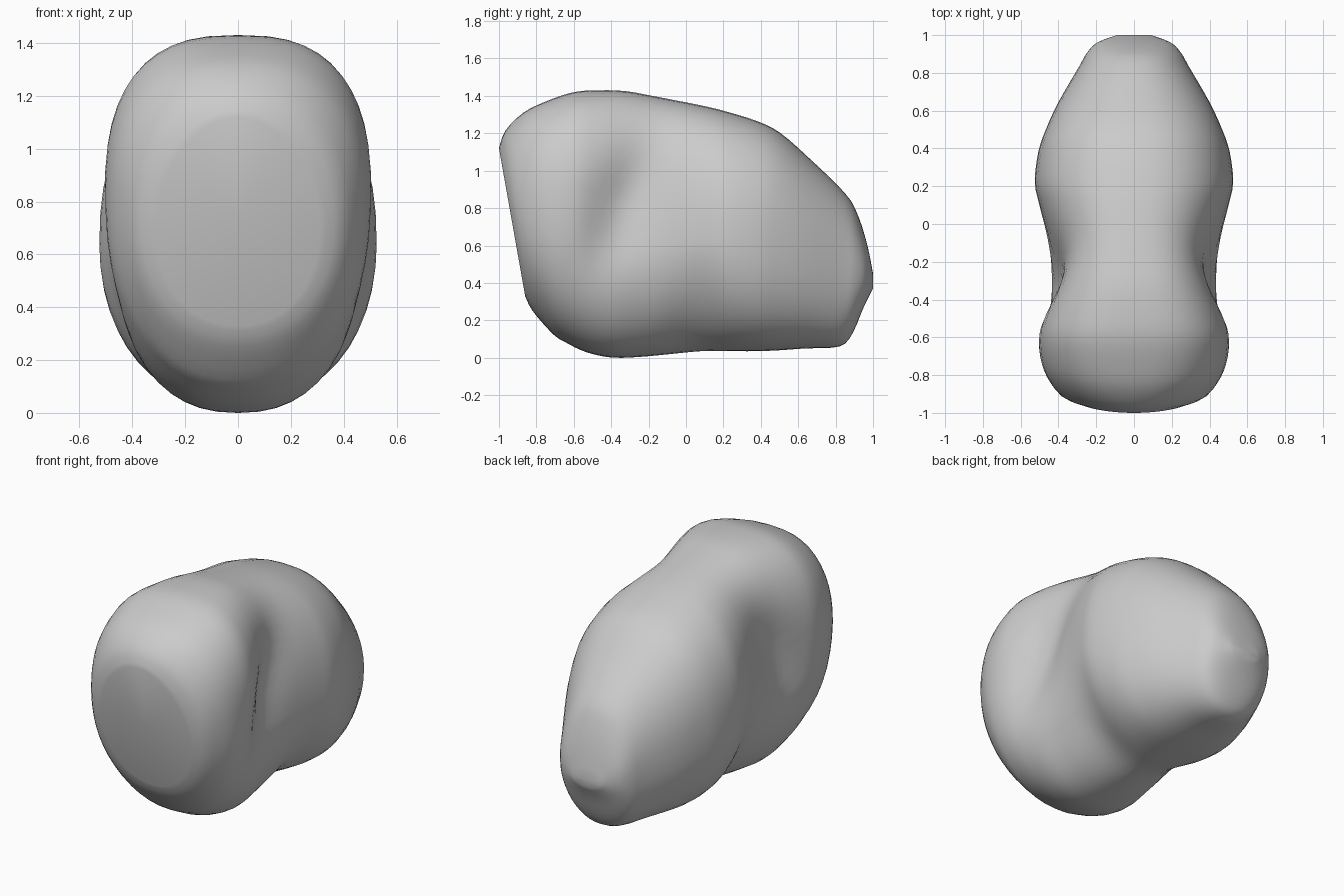
import bpy, bmesh, math
from mathutils import Vector

if "Cube" in bpy.data.objects:
    bpy.data.objects.remove(bpy.data.objects["Cube"])

# Tilted ring stations:
# top y, top z, bottom y, bottom z, half width, height of widest point, top squareness
STATIONS = [
    (-1.00, 1.12, -0.86, 0.33, 0.31, 0.48, 1.9),
    (-0.965, 1.215, -0.82, 0.25, 0.395, 0.50, 2.1),
    (-0.87, 1.31, -0.71, 0.125, 0.465, 0.52, 2.4),
    (-0.75, 1.37, -0.64, 0.08, 0.498, 0.53, 2.6),
    (-0.60, 1.42, -0.56, 0.04, 0.507, 0.53, 2.75),
    (-0.46, 1.43, -0.48, 0.015, 0.485, 0.49, 2.8),
    (-0.32, 1.425, -0.38, 0.0, 0.458, 0.44, 2.75),
    (-0.18, 1.40, -0.24, 0.005, 0.445, 0.43, 2.65),
    (-0.05, 1.375, -0.08, 0.02, 0.46, 0.44, 2.5),
    (0.10, 1.345, 0.08, 0.035, 0.498, 0.46, 2.4),
    (0.22, 1.315, 0.22, 0.035, 0.525, 0.47, 2.35),
    (0.38, 1.265, 0.38, 0.035, 0.507, 0.48, 2.35),
    (0.50, 1.205, 0.50, 0.04, 0.467, 0.49, 2.35),
    (0.65, 1.075, 0.64, 0.05, 0.40, 0.49, 2.3),
    (0.85, 0.88, 0.82, 0.06, 0.29, 0.49, 2.2),
    (0.92, 0.76, 0.89, 0.13, 0.25, 0.49, 2.2),
    (0.97, 0.60, 0.95, 0.27, 0.195, 0.49, 2.2),
    (1.00, 0.45, 1.00, 0.37, 0.09, 0.49, 2.2),
]
SIDES, STEPS = 48, 3


def spline(p0, p1, p2, p3, t):
    """Smooth curve through p1 and p2."""
    return [0.5 * (2 * b + (c - a) * t + (2 * a - 5 * b + 4 * c - d) * t * t
                   + (3 * b - a - 3 * c + d) * t ** 3)
            for a, b, c, d in zip(p0, p1, p2, p3)]


def bump(v, centre, size):
    return math.exp(-((v - centre) / size) ** 2)


def power(v, n):
    return math.copysign(abs(v) ** (2 / n), v)


def ring(station):
    """Rounded cross-section, squarer on top than underneath."""
    yt, zt, yb, zb, w, mid, n_top = station
    # belly is full under both lobes and pinched between them
    n_low = (2.15 + 0.2 * bump(yb, -0.42, 0.16) - 0.4 * bump(yb, 0.04, 0.18)
             + 0.2 * bump(yb, 0.5, 0.25))
    pts = []
    for i in range(SIDES):
        a = 2 * math.pi * i / SIDES
        c, s = math.cos(a), math.sin(a)
        n = n_top if s > 0 else n_low
        f = mid + power(s, n) * ((1 - mid) if s > 0 else mid)
        x = w * power(c, n)
        y, z = yb + (yt - yb) * f, zb + (zt - zb) * f
        # slanted groove down each side
        x *= 1 - 0.155 * bump(y, -0.29 + 0.4 * (z - 0.9), 0.17) * bump(z, 0.84, 0.33)
        pts.append(Vector((x, y, z)))
    return pts


# Body: loft through the stations
bm = bmesh.new()
rings = []
last = len(STATIONS) - 1
for k in range(last):
    ctrl = [STATIONS[min(max(j, 0), last)] for j in range(k - 1, k + 3)]
    for step in range(STEPS):
        rings.append(ring(spline(*ctrl, step / STEPS)))
rings.append(ring(STATIONS[-1]))
loops = [[bm.verts.new(p) for p in r] for r in rings]
for a, b in zip(loops, loops[1:]):
    for i in range(SIDES):
        j = (i + 1) % SIDES
        bm.faces.new((a[i], a[j], b[j], b[i]))

# End caps
for loop in (loops[0], loops[-1]):
    centre = bm.verts.new(sum((v.co for v in loop), Vector()) / SIDES)
    for i in range(SIDES):
        bm.faces.new((loop[i], loop[(i + 1) % SIDES], centre))
bmesh.ops.recalc_face_normals(bm, faces=bm.faces)
for f in bm.faces:
    f.smooth = True

mesh = bpy.data.meshes.new("boulder")
bm.to_mesh(mesh)
bm.free()
boulder = bpy.data.objects.new("boulder", mesh)
bpy.context.collection.objects.link(boulder)

grey = bpy.data.materials.new("stone_grey")
grey.diffuse_color = (0.6, 0.6, 0.6, 1)
grey.use_nodes = True
grey.node_tree.nodes["Principled BSDF"].inputs["Base Color"].default_value = grey.diffuse_color
mesh.materials.append(grey)
